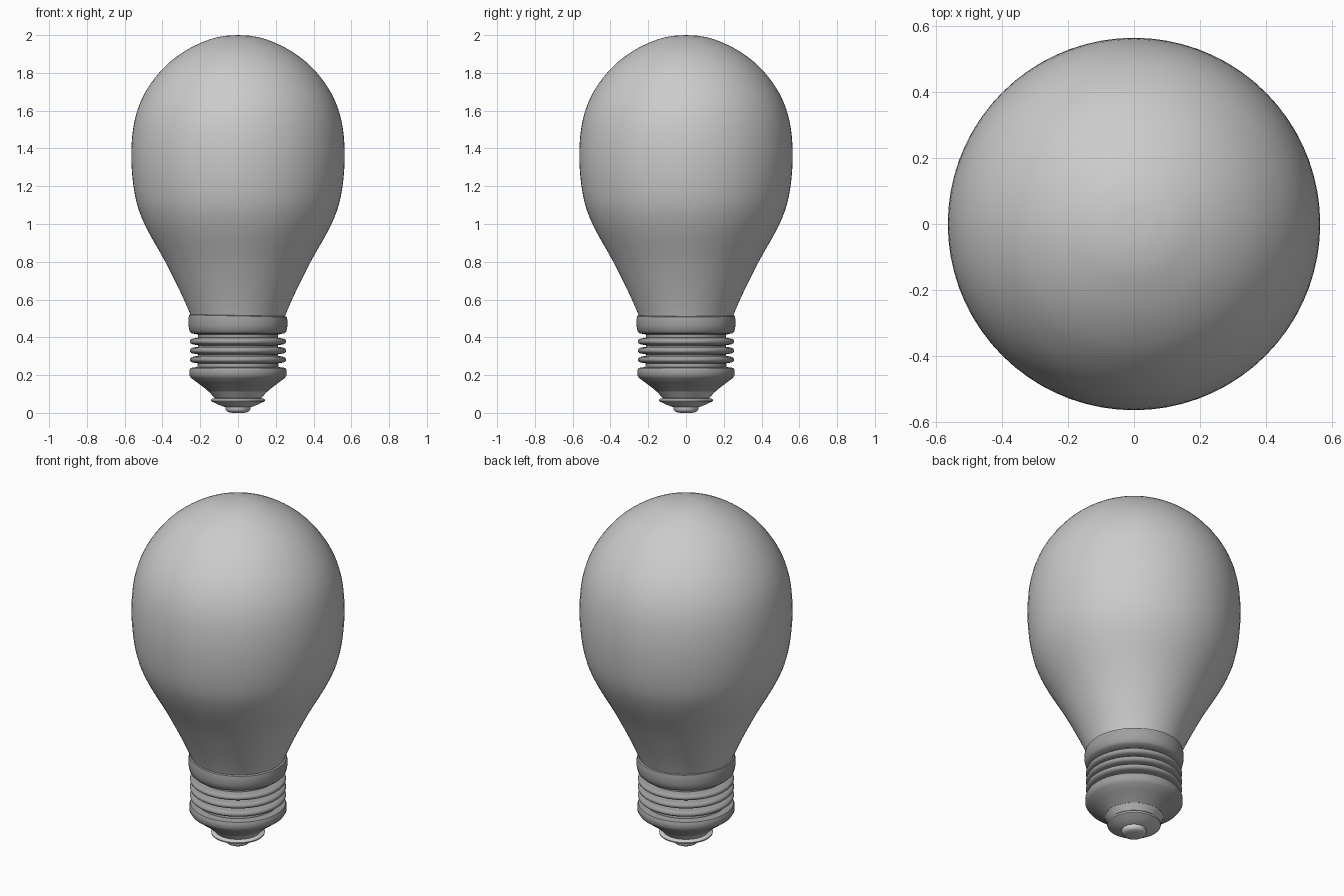
import bpy, bmesh, math
from mathutils import Vector

if "Cube" in bpy.data.objects:
    bpy.data.objects.remove(bpy.data.objects["Cube"])

SEG = 72


def smooth_curve(pts, steps=5):
    """Catmull-Rom through (radius, z) points."""
    p = [Vector(q) for q in pts]
    p = [2 * p[0] - p[1]] + p + [2 * p[-1] - p[-2]]
    out = []
    for i in range(1, len(p) - 2):
        a, b, c, d = p[i - 1:i + 3]
        for s in range(steps):
            t = s / steps
            out.append(0.5 * (2 * b + (c - a) * t + (2 * a - 5 * b + 4 * c - d) * t**2
                              + (3 * b - a - 3 * c + d) * t**3))
    out.append(p[-2])
    return [(max(q.x, 0), q.y) for q in out]


def lathe(name, profile, shade=None, angle=40):
    bm = bmesh.new()
    rings = []
    for r, z in profile:
        if r < 1e-5:
            rings.append([bm.verts.new((0, 0, z))])
        else:
            rings.append([bm.verts.new((r * math.cos(2 * math.pi * k / SEG),
                                        r * math.sin(2 * math.pi * k / SEG), z))
                          for k in range(SEG)])
    for a, b in zip(rings, rings[1:]):
        for k in range(SEG):
            n = (k + 1) % SEG
            f = [a[k % len(a)], a[n % len(a)], b[n % len(b)], b[k % len(b)]]
            bm.faces.new(list(dict.fromkeys(f)))
    bmesh.ops.recalc_face_normals(bm, faces=bm.faces)
    me = bpy.data.meshes.new(name)
    bm.to_mesh(me)
    bm.free()
    ob = bpy.data.objects.new(name, me)
    bpy.context.collection.objects.link(ob)
    if shade:
        mat = bpy.data.materials.new(name + "_grey")
        mat.diffuse_color = (shade, shade, shade, 1)
        mat.use_nodes = True
        mat.node_tree.nodes["Principled BSDF"].inputs["Base Color"].default_value = mat.diffuse_color
        me.materials.append(mat)
    bpy.ops.object.select_all(action='DESELECT')
    ob.select_set(True)
    bpy.context.view_layer.objects.active = ob
    bpy.ops.object.shade_smooth_by_angle(angle=math.radians(angle))
    return ob


# Glass envelope
lathe("glass_bulb", smooth_curve([
    (0.237, 0.47), (0.252, 0.52), (0.305, 0.64), (0.385, 0.80), (0.495, 1.0),
    (0.545, 1.15), (0.565, 1.35), (0.549, 1.54), (0.495, 1.69), (0.40, 1.82),
    (0.29, 1.91), (0.17, 1.97), (0.08, 1.994), (0, 2.0)]))

# Screw base: lower cup, rounded thread ridges, upper collar
base = [(0.13, 0.112), (0.155, 0.112), (0.175, 0.13), (0.215, 0.16), (0.248, 0.185),
        (0.258, 0.20), (0.258, 0.225), (0.252, 0.238), (0.215, 0.243)]
for zc in (0.282, 0.330, 0.378):
    base.append((0.212, zc - 0.020))
    for k in range(7):
        a = -math.pi / 2 + math.pi * k / 6
        base.append((0.235 + 0.020 * math.cos(a), zc + 0.016 * math.sin(a)))
    base.append((0.212, zc + 0.020))
base += [(0.212, 0.415), (0.245, 0.421), (0.256, 0.432), (0.262, 0.46), (0.262, 0.495),
         (0.258, 0.513), (0.250, 0.517), (0.240, 0.515)]
screw = lathe("screw_base", base, 0.35)
# The collar rim leans slightly to one side
for v in screw.data.vertices:
    if v.co.z > 0.48:
        v.co.z -= 0.022 * v.co.x

# Insulator cone with its flange
lathe("insulator", [(0.155, 0.113), (0.122, 0.078), (0.136, 0.076), (0.143, 0.069),
                    (0.141, 0.061), (0.128, 0.055), (0.10, 0.042), (0.072, 0.032),
                    (0.06, 0.030)])

# Contact button
lathe("contact_tip", [(0.066, 0.034), (0.065, 0.018), (0.060, 0.009), (0.050, 0.004),
                      (0.030, 0.0), (0, 0.0)])
